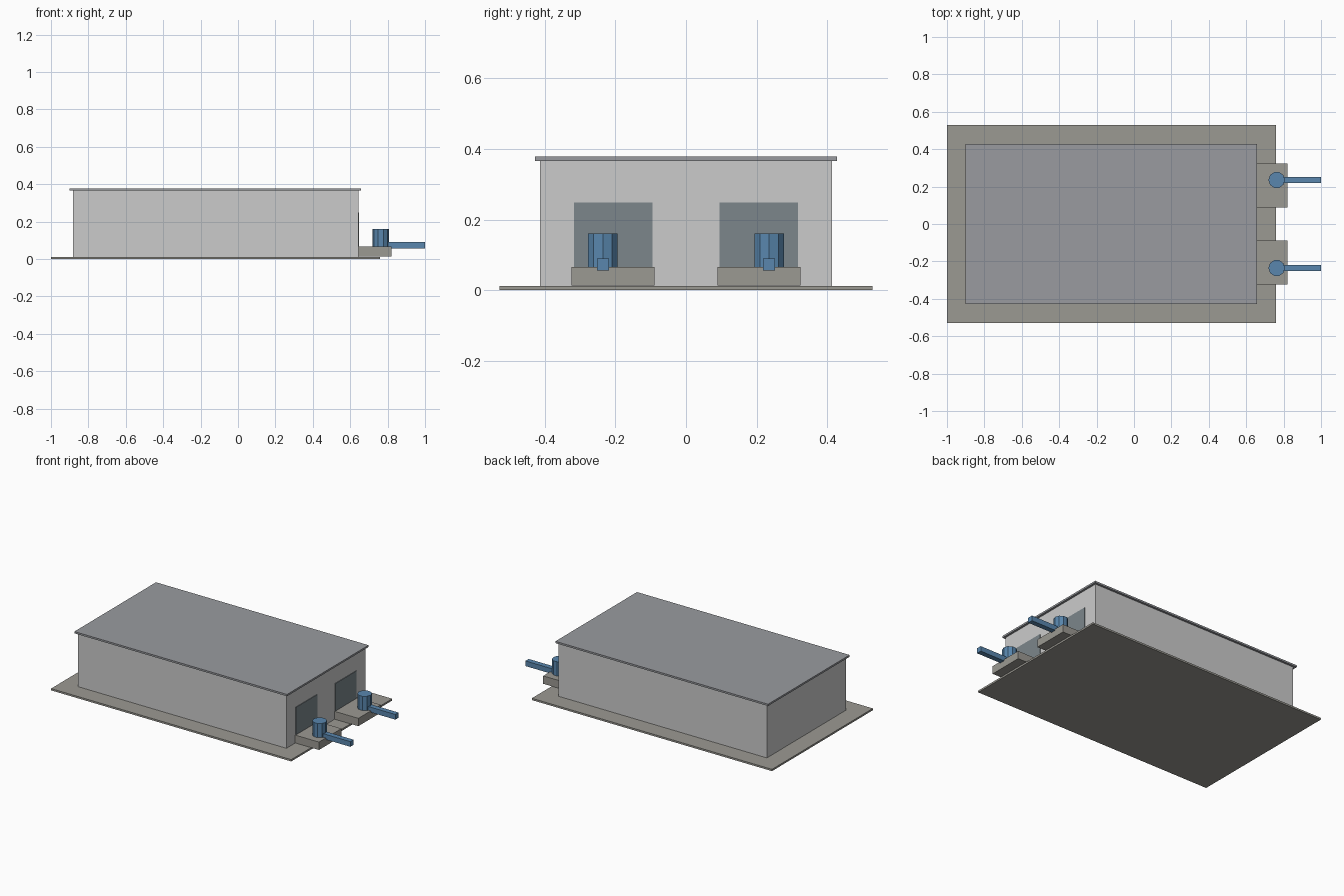
import bpy

if "Cube" in bpy.data.objects:
    bpy.data.objects.remove(bpy.data.objects["Cube"])


def material(name, color):
    m = bpy.data.materials.new(name)
    m.diffuse_color = (*color, 1)
    m.use_nodes = True
    m.node_tree.nodes["Principled BSDF"].inputs["Base Color"].default_value = m.diffuse_color
    return m


concrete = material("concrete", (0.33, 0.32, 0.29))
roofing = material("roofing", (0.32, 0.33, 0.35))
door_grey = material("door_grey", (0.20, 0.24, 0.26))
blue = material("machine_blue", (0.10, 0.24, 0.42))


def finish(name, mat):
    ob = bpy.context.object
    ob.name = name
    if mat:
        ob.data.materials.append(mat)
    return ob


def box(name, x, y, z, mat=None):
    """Box from (min, max) ranges on each axis."""
    bpy.ops.mesh.primitive_cube_add(size=1, location=[sum(r) / 2 for r in (x, y, z)])
    ob = finish(name, mat)
    ob.scale = [r[1] - r[0] for r in (x, y, z)]
    bpy.ops.object.transform_apply(location=False, rotation=False, scale=True)
    return ob


# Ground slab, hall and overhanging flat roof
box("base_slab", (-1.0, 0.76), (-0.528, 0.528), (0, 0.012), concrete)
box("hall", (-0.882, 0.644), (-0.413, 0.413), (0.012, 0.366))
box("roof", (-0.90, 0.658), (-0.427, 0.427), (0.366, 0.378), roofing)

# Two matching bays: door, plinth, ten-sided drum and outgoing bar
for side, label in ((-1, "left"), (1, "right")):
    yc = side * 0.2355
    yd = side * 0.206

    def span(c, half):
        return (c - half, c + half)

    box(f"{label}_door", (0.640, 0.648), span(yd, 0.111), (0.013, 0.248), door_grey)
    box(f"{label}_plinth", (0.644, 0.82), span(yd, 0.1175), (0.014, 0.066), concrete)
    bpy.ops.mesh.primitive_cylinder_add(
        vertices=10, radius=0.044, depth=0.094,
        location=(0.763, yc, 0.113), rotation=(0, 0, -1.5707963))
    finish(f"{label}_drum", blue)
    box(f"{label}_bar", (0.79, 1.0), span(yc, 0.017), (0.056, 0.090), blue)
